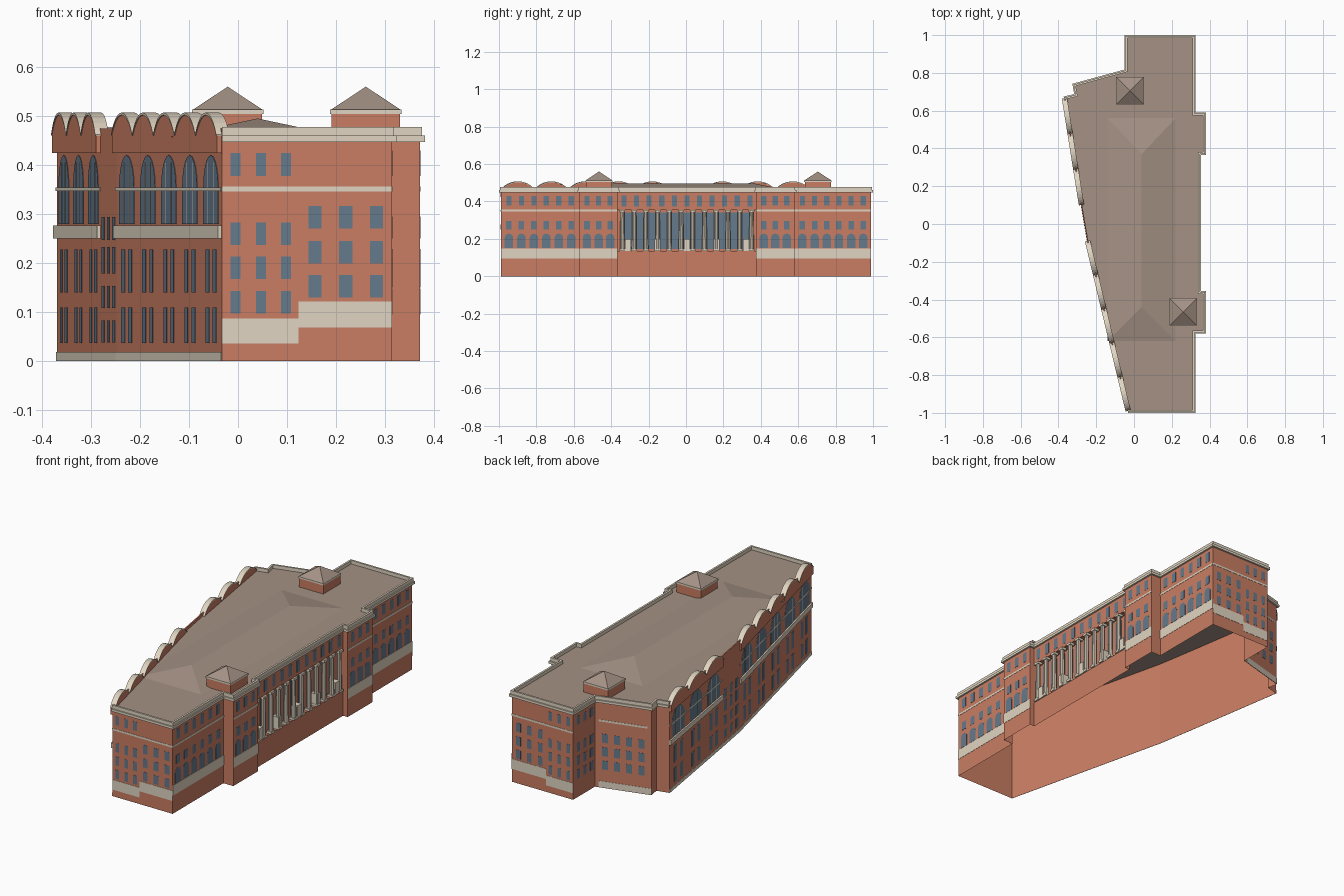
import bpy, bmesh, math
from mathutils import Vector

cube = bpy.data.objects.get("Cube")
if cube:
    bpy.data.objects.remove(cube, do_unlink=True)


def material(name, srgb):
    mat = bpy.data.materials.new(name)
    mat.use_nodes = True
    col = [((c + 0.055) / 1.055) ** 2.4 for c in srgb] + [1]
    mat.diffuse_color = col
    mat.node_tree.nodes["Principled BSDF"].inputs["Base Color"].default_value = col
    return mat


BRICK = material("brick", (0.79, 0.49, 0.385))
STONE = material("pale stone", (0.88, 0.835, 0.76))
GLASS = material("blue glass", (0.395, 0.475, 0.55))
ROOF = material("brown roof", (0.645, 0.57, 0.52))

parts = {}


def part(name, mat):
    if name not in parts:
        parts[name] = (bmesh.new(), mat)
    return parts[name][0]


def face(bm, pts):
    return bm.faces.new([bm.verts.new(p) for p in pts])


class Wall:
    """A straight wall: s runs along it, z is up, d points outward."""

    def __init__(self, a, b):
        self.a, self.b = Vector(a), Vector(b)
        self.length = (self.b - self.a).length
        self.u = (self.b - self.a).normalized()
        self.n = Vector((self.u.y, -self.u.x))

    def at(self, s, z, d=0):
        p = self.a + self.u * s + self.n * d
        return (p.x, p.y, z)

    def quad(self, bm, s0, s1, z0, z1, d=0):
        face(bm, [self.at(s, z, d) for s, z in ((s0, z0), (s1, z0), (s1, z1), (s0, z1))])

    def prism(self, bm, pts, d0, d1):
        lo = [bm.verts.new(self.at(s, z, d0)) for s, z in pts]
        hi = [bm.verts.new(self.at(s, z, d1)) for s, z in pts]
        bm.faces.new(hi)
        bm.faces.new(lo[::-1])
        for i in range(len(pts)):
            j = (i + 1) % len(pts)
            bm.faces.new((lo[i], lo[j], hi[j], hi[i]))

    def plate(self, bm, s0, s1, z0, z1, d0=0.0005, d1=0.0018):
        self.prism(bm, [(s0, z0), (s1, z0), (s1, z1), (s0, z1)], d0, d1)

    def window(self, bm, s, w, z0, z1, arched=False, d=0):
        r = w / 2
        pts = [(s - r, z0), (s + r, z0)]
        if arched:
            pts += [(s + r * math.cos(t * math.pi / 10), z1 - r + r * math.sin(t * math.pi / 10))
                    for t in range(11)]
        else:
            pts += [(s + r, z1), (s - r, z1)]
        self.prism(bm, pts, d + 0.0005, d + 0.0015)

    def row(self, bm, s0, s1, count, w, z0, z1, arched=False):
        for i in range(count):
            self.window(bm, s0 + (s1 - s0) * (i + 0.5) / count, w, z0, z1, arched)


# Building outline, counter-clockwise from the front left corner
OUT = [(-0.033, -0.99), (0.315, -0.99), (0.315, -0.57), (0.372, -0.57), (0.372, -0.365),
       (0.345, -0.365), (0.345, 0.375), (0.372, 0.375), (0.372, 0.58), (0.315, 0.58),
       (0.315, 0.99), (-0.04, 0.99), (-0.04, 0.81), (-0.315, 0.735), (-0.305, 0.68),
       (-0.37, 0.665), (-0.28, 0.1), (-0.248, -0.09)]
walls = [Wall(p, OUT[(i + 1) % len(OUT)]) for i, p in enumerate(OUT)]
TOP, DECK = 0.46, 0.457
(front, wing_f, _, pav_f, _, centre, _, pav_b, _, wing_b,
 back, nook, angled, _, _, west_b, west_mid, west_f) = walls


def ring(bm, path, d0, d1, z0, z1):
    """Mitred moulding of rectangular section along an open path."""
    segs = [Wall(a, b) for a, b in zip(path, path[1:])]
    loops = []
    for i, p in enumerate(path):
        n1, n2 = segs[max(i - 1, 0)].n, segs[min(i, len(segs) - 1)].n
        m = (n1 + n2) / (1 + n1.dot(n2))
        loops.append([bm.verts.new((p[0] + m.x * d, p[1] + m.y * d, z))
                      for d, z in ((d0, z0), (d1, z0), (d1, z1), (d0, z1))])
    for a, b in zip(loops, loops[1:]):
        for i in range(4):
            j = (i + 1) % 4
            bm.faces.new((a[i], b[i], b[j], a[j]))
    bm.faces.new(loops[0])
    bm.faces.new(loops[-1][::-1])


# Open-bottomed brick shell
shell = part("brick_walls", BRICK)
for w in walls:
    if w is not centre:
        w.quad(shell, 0, w.length, 0, TOP)

# Central wall with a recess behind the colonnade
C0, C1, DEEP, L = 0.135, 0.355, -0.03, centre.length
centre.quad(shell, 0, L, 0, C0)
centre.quad(shell, 0, L, C1, TOP)
centre.quad(shell, 0, L, C0, C1, DEEP)
for z in (C0, C1):
    face(shell, [centre.at(0, z), centre.at(L, z), centre.at(L, z, DEEP), centre.at(0, z, DEEP)])
for s in (0, L):
    face(shell, [centre.at(s, C0), centre.at(s, C1), centre.at(s, C1, DEEP), centre.at(s, C0, DEEP)])

# Roof deck and low hipped roof
deck = part("roof_deck", ROOF)
face(deck, [(x, y, DECK) for x, y in OUT])
hip = part("hipped_roof", ROOF)
base = [(-0.14, -0.62), (0.22, -0.62), (0.22, 0.56), (-0.14, 0.56)]
b = [hip.verts.new((x, y, DECK)) for x, y in base]
r0, r1 = [hip.verts.new((0.04, y, 0.495)) for y in (-0.44, 0.37)]
for f in ((b[0], b[1], r0), (b[1], b[2], r1, r0), (b[2], b[3], r1), (b[3], b[0], r0, r1)):
    hip.faces.new(f)

# Cornice and parapet
ring(part("cornice", STONE), OUT[:16], 0.0005, 0.01, 0.447, TOP)
ring(part("parapet", STONE), OUT[:16], -0.006, 0.004, TOP, 0.478)
ring(part("west_parapet", BRICK), OUT[15:] + OUT[:1], -0.006, 0, TOP, 0.475)

glass = part("windows", GLASS)
bands = part("stone_bands", STONE)

# End facades: the back one is measured from its other end
for w, flip in ((front, False), (back, True)):
    def along(x):
        return w.length - (x + 0.035) if flip else x + 0.035
    for x in (-0.007, 0.045, 0.096):
        for z in (0.12, 0.19, 0.26, 0.401):
            w.window(glass, along(x), 0.021, z - 0.023, z + 0.023)
    for x in (0.155, 0.218, 0.281):
        for z in (0.152, 0.222, 0.293):
            w.window(glass, along(x), 0.027, z - 0.023, z + 0.023)
    step = along(0.122)
    lo, hi = (0.035, 0.087), (0.068, 0.121)
    w.plate(bands, 0, step, *(hi if flip else lo))
    w.plate(bands, step, w.length, *(lo if flip else hi))
    w.plate(bands, 0, w.length, 0.346, 0.356)

# Long-side wings and pavilions
for w, n in ((wing_f, 6), (wing_b, 6), (pav_f, 3), (pav_b, 3)):
    w.plate(bands, 0, w.length, 0.095, 0.148)
    w.plate(bands, 0, w.length, 0.346, 0.356)
    w.row(glass, 0.01, w.length - 0.01, n, 0.045, 0.15, 0.228, True)
    w.row(glass, 0.01, w.length - 0.01, n, 0.03, 0.25, 0.295)
    w.row(glass, 0.01, w.length - 0.01, n, 0.028, 0.378, 0.43)

# Colonnade with glazing behind, capitals, bases and pedestals
centre.row(glass, 0, L, 11, 0.027, 0.373, 0.432)
columns = part("colonnade", STONE)
N = 12
for i in range(N):
    s = 0.025 + (L - 0.05) * i / (N - 1)
    x, y, z = centre.at(s, (C0 + C1) / 2, -0.004)
    made = bmesh.ops.create_cone(columns, cap_ends=True, segments=10, radius1=0.013,
                                 radius2=0.011, depth=C1 - C0)
    bmesh.ops.translate(columns, verts=made["verts"], vec=(x, y, z))
    for z0 in (C0, C1 - 0.012):
        centre.plate(columns, s - 0.015, s + 0.015, z0, z0 + 0.012, -0.02, 0.009)
    if i < N - 1:
        centre.window(glass, s + (L - 0.05) / (N - 1) / 2, 0.042, 0.145, 0.34, d=DEEP)
pedestals = part("pedestals", STONE)
for i in range(5):
    s = 0.055 + 0.158 * i
    centre.plate(pedestals, s - 0.016, s + 0.016, C0, 0.2, DEEP + 0.002, 0.006)

# Rear corner walls
nook.row(glass, 0.015, nook.length, 3, 0.024, 0.378, 0.424)
for z in (0.12, 0.19, 0.26):
    nook.row(glass, 0.015, nook.length, 3, 0.024, z - 0.023, z + 0.023)
    angled.row(glass, 0.02, angled.length - 0.02, 4, 0.03, z - 0.023, z + 0.023)
angled.plate(bands, 0.02, angled.length, 0.002, 0.035)
angled.plate(bands, 0.02, angled.length - 0.02, 0.346, 0.356)

# West facade: arched bays under barrel gables
gables = part("arched_gables", BRICK)
caps = part("gable_caps", STONE)
sills = part("west_sill_course", STONE)
bars = part("window_bars", STONE)


def arc(c, half, rise, z, n=12):
    rad = (half * half + rise * rise) / (2 * rise)
    a = math.asin(half / rad)
    return [(c + rad * math.sin(a * (1 - 2 * i / n)),
             z + rise - rad + rad * math.cos(a * (1 - 2 * i / n))) for i in range(n + 1)]


for w, n in ((west_b, 3), (west_f, 5)):
    bay = w.length / n
    w.plate(sills, 0, w.length, 0.25, 0.276, 0.0005, 0.008)
    w.plate(gables, 0, w.length, 0.425, TOP, 0.0005, 0.01)
    for i in range(n):
        c = (i + 0.5) * bay
        inner = arc(c, bay / 2, 0.042, TOP)
        w.prism(gables, inner, -0.014, 0.01)
        w.prism(caps, arc(c, bay / 2, 0.045, 0.462) + inner[::-1], -0.016, 0.012)
        w.window(glass, c, 0.13, 0.28, 0.42, True)
        for s in (c - 0.024, c + 0.024):
            w.plate(bars, s - 0.002, s + 0.002, 0.28, 0.405, 0.001, 0.002)
        for s in (c - 0.031, c + 0.031):
            w.window(glass, s, 0.03, 0.036, 0.109)
            w.window(glass, s, 0.03, 0.14, 0.227)
    w.plate(bars, 0, w.length, 0.347, 0.354, 0.0005, 0.003)
for z0, z1 in ((0.037, 0.082), (0.108, 0.153), (0.178, 0.233), (0.247, 0.294)):
    west_mid.row(glass, 0, west_mid.length, 3, 0.03, z0, z1)
for w in (west_b, west_mid, west_f):
    w.plate(part("west_plinth", STONE), 0, w.length, 0, 0.018)

# Rooftop towers
for label, x, y in (("rear", -0.021, 0.705), ("front", 0.261, -0.465)):
    side = Wall((x - 0.07, y - 0.07), (x + 0.07, y - 0.07))
    side.plate(part(label + "_tower", BRICK), 0, 0.14, 0.4575, 0.504, -0.14, 0)
    side.plate(part(label + "_tower_eaves", STONE), -0.003, 0.143, 0.504, 0.513, -0.143, 0.003)
    cap = part(label + "_tower_roof", ROOF)
    rim = [(x + i * 0.071, y + j * 0.071, 0.513) for i, j in ((-1, -1), (1, -1), (1, 1), (-1, 1))]
    for i in range(4):
        face(cap, [rim[i], rim[(i + 1) % 4], (x, y, 0.56)])

# Turn each part into an object
for name, (bm, mat) in parts.items():
    if name not in ("brick_walls", "roof_deck", "hipped_roof"):
        bmesh.ops.recalc_face_normals(bm, faces=bm.faces)
    mesh = bpy.data.meshes.new(name)
    bm.to_mesh(mesh)
    bm.free()
    mesh.materials.append(mat)
    bpy.context.collection.objects.link(bpy.data.objects.new(name, mesh))
